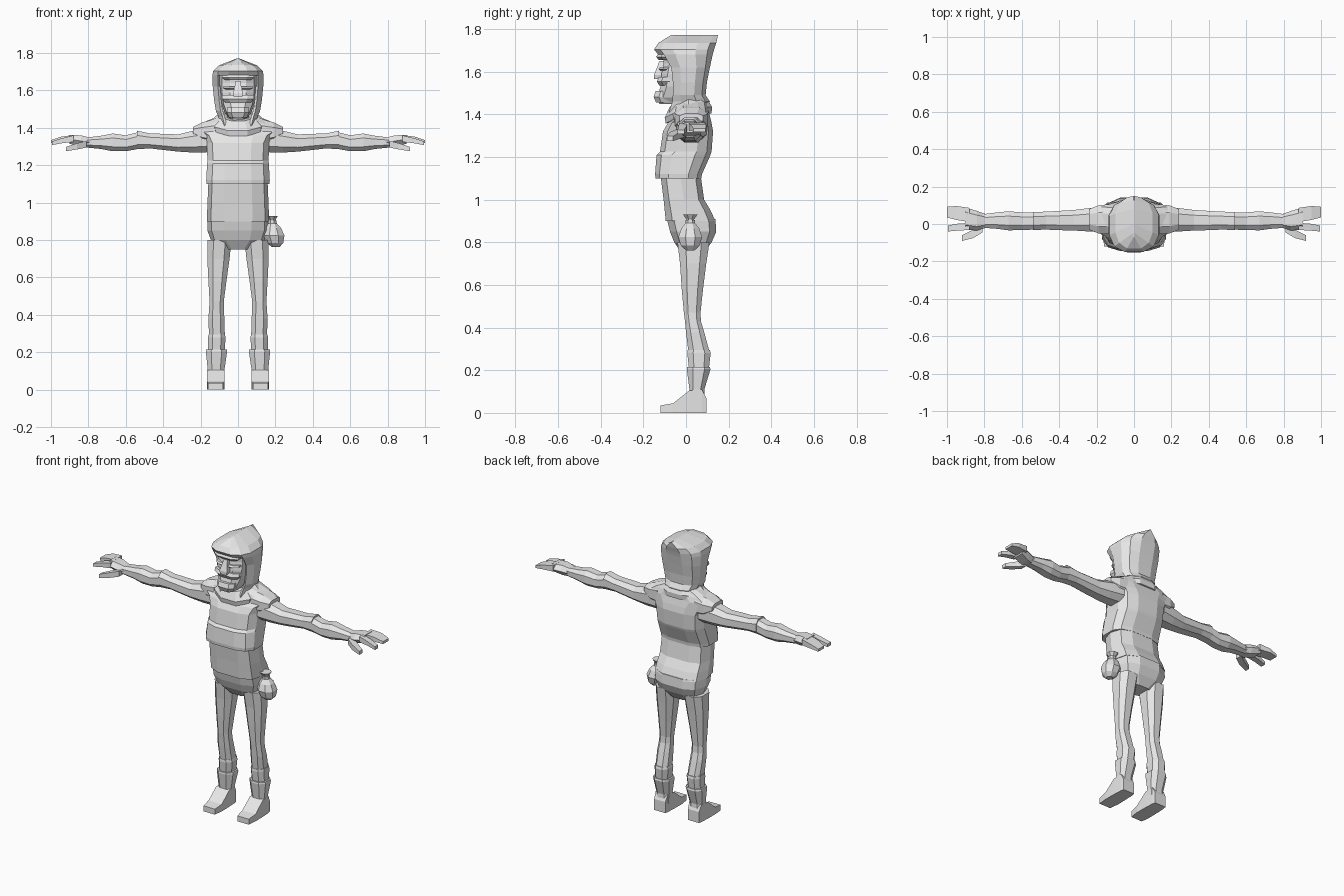
import bpy, bmesh, math
from mathutils import Vector

cloth = bpy.data.materials.new("plain_grey")
cloth.diffuse_color = (0.8, 0.8, 0.8, 1)


def finish(name, bm, mirror=False):
    bmesh.ops.remove_doubles(bm, verts=bm.verts, dist=0.0005)
    bmesh.ops.recalc_face_normals(bm, faces=bm.faces)
    me = bpy.data.meshes.new(name)
    bm.to_mesh(me)
    bm.free()
    me.materials.append(cloth)
    ob = bpy.data.objects.new(name, me)
    bpy.context.collection.objects.link(ob)
    if mirror:
        ob.modifiers.new("mirror", 'MIRROR').use_mirror_merge = False
    return ob


def ring_points(n, p):
    """Unit rounded-square outline with a flat side at the front, extents exactly +-1."""
    f = lambda v: math.copysign(abs(v) ** p, v)
    pts = [(f(math.sin((i + .5) * math.tau / n)), f(-math.cos((i + .5) * math.tau / n))) for i in range(n)]
    ma, mb = max(a for a, b in pts), max(b for a, b in pts)
    return [(a / ma, b / mb) for a, b in pts]


def loft(name, sections, axis='z', n=8, p=.8, mirror=False, warp=None, cut=None):
    """Sections are (position on axis, a0, a1, b0, b1)."""
    bm = bmesh.new()
    place = {'z': lambda t, a, b: (a, b, t), 'x': lambda t, a, b: (t, a, b), 'y': lambda t, a, b: (a, t, b)}[axis]
    rings = []
    for t, a0, a1, b0, b1 in sections:
        ring = []
        for a, b in ring_points(n, p):
            co = Vector(place(t, (a0 + a1) / 2 + a * (a1 - a0) / 2, (b0 + b1) / 2 + b * (b1 - b0) / 2))
            ring.append(bm.verts.new(warp(co) if warp else co))
        rings.append(ring)
    for j in range(len(rings) - 1):
        for i in range(n):
            if cut and cut(j, i):
                continue
            k = (i + 1) % n
            bm.faces.new((rings[j][i], rings[j][k], rings[j + 1][k], rings[j + 1][i]))
    bm.faces.new(rings[-1])
    if not cut:
        bm.faces.new(rings[0][::-1])
    return finish(name, bm, mirror)


def sym(rows):
    return [(z, -w, w, y0, y1) for z, w, y0, y1 in rows]


def drop_front(k, z0):
    def warp(v):
        if v.z > z0:
            v.z += k * min(v.y, 0)
        return v
    return warp


# Hips and lower shirt
loft("hips", sym([(.75, .075, -.02, .085), (.80, .145, -.055, .12), (.85, .163, -.075, .142),
                  (.91, .163, -.09, .138)]), n=10, p=.7)
loft("lower_shirt", sym([(.90, .167, -.095, .138), (.95, .165, -.10, .115), (1.0, .163, -.105, .085),
                         (1.12, .158, -.12, .068)]), n=10, p=.65)

# Vest with flared shoulders, and its folded chest panel
loft("vest", sym([(1.10, .168, -.143, .072), (1.12, .17, -.145, .075), (1.21, .165, -.138, .115),
                  (1.225, .163, -.122, .12), (1.32, .168, -.108, .127), (1.36, .19, -.085, .12),
                  (1.40, .238, -.06, .11), (1.43, .185, -.06, .105), (1.46, .11, -.06, .10)]),
     n=12, p=.65, warp=drop_front(.35, 1.37))
loft("shoulder_cap", [(.13, -.055, .105, 1.31, 1.445), (.19, -.05, .10, 1.32, 1.43), (.24, -.03, .08, 1.36, 1.405)],
     'x', mirror=True)

# Draped collar
loft("collar", sym([(1.405, .145, -.095, .12), (1.435, .15, -.10, .122), (1.475, .105, -.075, .10)]),
     n=10, p=.9, warp=drop_front(.5, 0))
loft("neck", sym([(1.36, .06, -.05, .07), (1.50, .06, -.06, .07)]))

# Head with brow, nose, mouth band and chin
loft("head", sym([(1.45, .045, -.125, .02), (1.48, .07, -.135, .06), (1.53, .09, -.12, .08),
                  (1.59, .10, -.115, .09), (1.64, .10, -.105, .09), (1.71, .095, -.11, .09)]), n=10, p=.7)
bands = [("brow", 1.655, 1.685, .085, -.14), ("lower_lid", 1.605, 1.622, .08, -.13),
         ("mask_band", 1.535, 1.575, .085, -.137), ("chin", 1.455, 1.51, .06, -.152)]
for name, z0, z1, w, y in bands:
    loft(name, [(z0, -w * .8, w * .8, y + .012, -.03), ((z0 + z1) / 2, -w, w, y, -.03),
                (z1, -w, w, y + .01, -.03)], n=8, p=.6)
loft("nose", sym([(1.565, .022, -.15, -.09), (1.585, .026, -.15, -.09), (1.65, .012, -.125, -.09)]), n=4, p=0)

# Hood, open at the face, swept to a ridge at the back
hood = loft("hood", sym([(1.41, .09, -.10, .095), (1.46, .105, -.085, .112), (1.49, .118, -.08, .092),
                         (1.55, .128, -.08, .098), (1.62, .135, -.09, .112), (1.68, .137, -.13, .125),
                         (1.705, .132, -.15, .132), (1.735, .10, -.13, .142), (1.772, .004, -.07, .15)]),
            n=12, p=.75, cut=lambda j, i: j < 5 and i in (10, 11, 0))
solid = hood.modifiers.new("thickness", 'SOLIDIFY')
solid.thickness, solid.offset = .014, -1

# Arms with sleeve folds
loft("upper_arm", [(.15, -.045, .095, 1.27, 1.40), (.24, -.04, .085, 1.268, 1.385), (.32, -.035, .075, 1.273, 1.365),
                   (.40, -.033, .07, 1.282, 1.368), (.47, -.03, .066, 1.29, 1.37), (.54, -.032, .064, 1.286, 1.385)],
     'x', mirror=True)
loft("forearm", [(.53, -.03, .062, 1.288, 1.378), (.60, -.032, .062, 1.275, 1.36), (.67, -.034, .068, 1.275, 1.37),
                 (.73, -.026, .062, 1.287, 1.358), (.81, -.02, .052, 1.295, 1.348)], 'x', mirror=True)

# Hands: palm, broad finger group, forefinger and thumb
loft("palm", [(.79, -.02, .052, 1.297, 1.347), (.84, -.035, .07, 1.30, 1.36), (.90, -.03, .088, 1.315, 1.362)],
     'x', n=6, mirror=True)
loft("fingers", [(.88, .01, .086, 1.325, 1.362), (.95, .022, .096, 1.325, 1.352), (1.0, .035, .092, 1.318, 1.334)],
     'x', n=4, p=0, mirror=True)
loft("forefinger", [(.88, -.032, .006, 1.325, 1.36), (.94, -.035, .002, 1.318, 1.345), (.995, -.04, -.008, 1.308, 1.328)],
     'x', n=4, p=0, mirror=True)
loft("thumb", [(.81, -.045, .0, 1.295, 1.33), (.86, -.075, -.03, 1.285, 1.318), (.92, -.09, -.06, 1.275, 1.298)],
     'x', n=4, p=0, mirror=True)

# Legs, calf wraps, boots and feet
loft("leg", [(.20, .078, .155, .02, .10), (.28, .07, .155, .012, .112), (.38, .073, .158, .0, .085),
             (.43, .075, .155, -.005, .07), (.47, .076, .152, -.01, .068), (.58, .062, .158, -.02, .08),
             (.70, .045, .164, -.028, .095), (.80, .035, .163, -.04, .11)], mirror=True)
loft("calf_wrap", [(.19, .073, .16, .016, .105), (.28, .066, .16, .006, .116), (.295, .07, .158, .008, .112)],
     mirror=True)
loft("boot_shaft", [(.05, .076, .162, .015, .09), (.11, .072, .162, .016, .086), (.205, .058, .172, .004, .115),
                    (.215, .06, .17, .006, .112)], mirror=True)
loft("foot", [(-.12, .08, .16, 0, .035), (-.06, .072, .166, 0, .045), (.015, .073, .165, 0, .105),
              (.075, .076, .162, 0, .11), (.095, .08, .158, 0, .07)], 'y', n=4, p=0, mirror=True)

# Tied pouch on the left hip
pouch = [(.762, .02), (.785, .044), (.825, .056), (.865, .042), (.898, .016), (.908, .018), (.93, .034)]
loft("pouch", [(z, .192 - r + d, .192 + r + d, .02 - r, .02 + r)
               for (z, r), d in zip(pouch, (.01, .006, 0, -.004, -.008, -.01, -.012))], n=8, p=1)
loft("pouch_tie", [(.89, .162, .207, -.003, .043), (.905, .16, .206, -.003, .043)], n=8, p=1)
